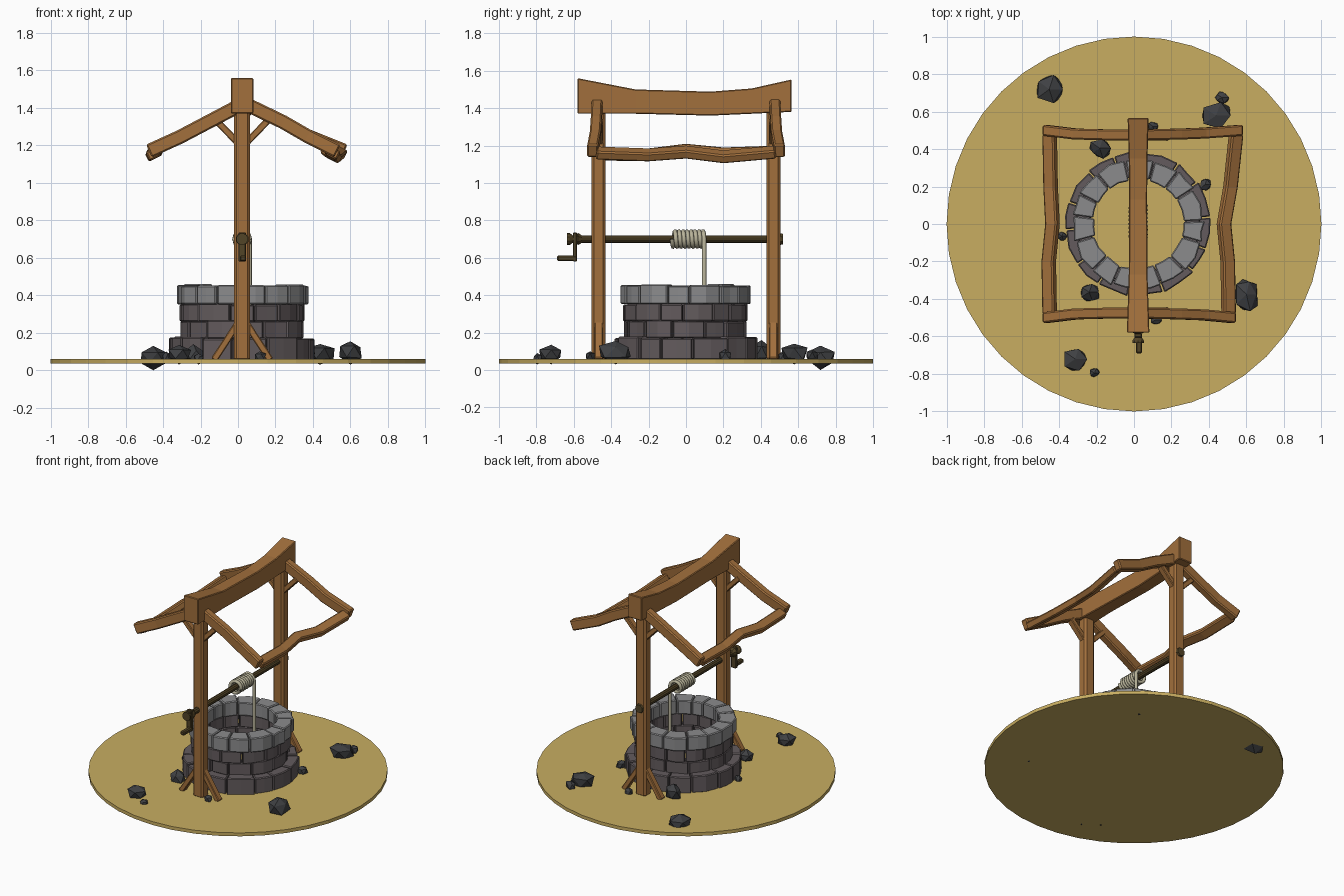
import bpy, bmesh, math, random
from mathutils import Vector

random.seed(7)
cube = bpy.data.objects.get("Cube")
if cube:
    bpy.data.objects.remove(cube)


def material(name, r, g, b):
    m = bpy.data.materials.new(name)
    m.use_nodes = True
    m.diffuse_color = (r, g, b, 1)
    m.node_tree.nodes["Principled BSDF"].inputs["Base Color"].default_value = (r, g, b, 1)
    return m


SAND = material("sand", 0.58, 0.42, 0.12)
WOOD = material("wood", 0.36, 0.16, 0.045)
DARK_WOOD = material("dark_wood", 0.085, 0.058, 0.02)
ROPE = material("rope", 0.48, 0.45, 0.32)
PALE_STONE = material("pale_stone", 0.26, 0.26, 0.265)
STONE = material("stone", 0.125, 0.105, 0.11)
ROCK = material("rock", 0.05, 0.052, 0.056)

CX = 0.022          # shared centre line of well and frame
AXLE_Z = 0.70
POST_Y = 0.467


def finish(bm, name, mat, bevel=0):
    bmesh.ops.recalc_face_normals(bm, faces=bm.faces)
    mesh = bpy.data.meshes.new(name)
    bm.to_mesh(mesh)
    bm.free()
    mesh.materials.append(mat)
    ob = bpy.data.objects.new(name, mesh)
    bpy.context.collection.objects.link(ob)
    if bevel:
        mod = ob.modifiers.new("soft_edges", 'BEVEL')
        mod.width = bevel
        mod.segments = 1
        mod.limit_method = 'ANGLE'
        mod.angle_limit = math.radians(50)
    return ob


def loft(bm, sections):
    """Skin a run of equal cross-sections and cap both ends."""
    rings = [[bm.verts.new(p) for p in s] for s in sections]
    n = len(rings[0])
    for a, b in zip(rings, rings[1:]):
        for i in range(n):
            j = (i + 1) % n
            bm.faces.new((a[i], a[j], b[j], b[i]))
    bm.faces.new(rings[0])
    bm.faces.new(rings[-1])


def beam(name, pts, width, height, side, mat=WOOD, bevel=0.008):
    """Rectangular timber along a path; width runs along the side vector."""
    pts = [Vector(p) for p in pts]
    side = Vector(side).normalized()
    sections = []
    for i, p in enumerate(pts):
        t = pts[min(i + 1, len(pts) - 1)] - pts[max(i - 1, 0)]
        up = t.cross(side).normalized() * height / 2
        s = side * width / 2
        sections.append([p - s - up, p + s - up, p + s + up, p - s + up])
    bm = bmesh.new()
    loft(bm, sections)
    return finish(bm, name, mat, bevel)


def rod(name, profile, sides, mat):
    """Turned part along y, from (y, radius) pairs."""
    bm = bmesh.new()
    angles = [math.tau * (i + 0.5) / sides for i in range(sides)]
    loft(bm, [[(CX + r * math.cos(a), y, AXLE_Z + r * math.sin(a)) for a in angles]
              for y, r in profile])
    return finish(bm, name, mat)


# Ground disc
bm = bmesh.new()
loft(bm, [[(math.cos(math.tau * i / 40), math.sin(math.tau * i / 40), z)
           for i in range(40)] for z in (0.035, 0.06)])
finish(bm, "ground", SAND)


# Well wall, one ring of uneven bricks per course
def course(name, z0, z1, inner, outer, count, mat):
    bm = bmesh.new()
    start = random.random()
    cuts = [(i + start + random.uniform(-0.16, 0.16)) * math.tau / count
            for i in range(count)]
    cuts.append(cuts[0] + math.tau)
    for a, b in zip(cuts, cuts[1:]):
        top = z1 + random.uniform(-0.007, 0.005)
        sections = []
        for t in (0.02, 0.5, 0.98):
            ang = a + (b - a) * t
            ro = outer + random.uniform(-0.009, 0.009)
            ri = inner + random.uniform(-0.006, 0.006)
            sections.append([(CX + r * math.cos(ang), r * math.sin(ang), z)
                             for r, z in ((ri, z0), (ro, z0), (ro, top), (ri, top))])
        loft(bm, sections)
    finish(bm, name, mat, 0.006)


course("wall_base", 0.055, 0.175, 0.255, 0.385, 14, STONE)
course("wall_lower", 0.17, 0.265, 0.255, 0.325, 13, STONE)
course("wall_upper", 0.26, 0.355, 0.255, 0.33, 14, STONE)
course("wall_rim", 0.352, 0.455, 0.24, 0.35, 15, PALE_STONE)

# Posts with braces at foot and head
for end, s in (("front", -1), ("back", 1)):
    y = s * POST_Y
    beam(end + "_post", [(CX, y, 0.05), (CX, y, 1.43)], 0.085, 0.075, (1, 0, 0), bevel=0.013)
    for hand, d in (("right", -1), ("left", 1)):
        beam(f"{end}_{hand}_foot_brace",
             [(CX + d * 0.01, y, 0.27), (CX + d * 0.15, y, 0.055)], 0.045, 0.036, (0, 1, 0), bevel=0.005)
        beam(f"{end}_{hand}_head_brace",
             [(CX + d * 0.01, y, 1.20), (CX + d * 0.14, y, 1.335)], 0.045, 0.036, (0, 1, 0), bevel=0.005)

# Sagging ridge beam, tapered in height along its length
bm = bmesh.new()
loft(bm, [[(CX - w, y, lo), (CX + w, y, lo), (CX + w, y, hi), (CX - w, y, hi)]
          for y, lo, hi, w in ((-0.58, 1.37, 1.56, 0.06), (-0.27, 1.37, 1.5, 0.05),
                               (0.13, 1.36, 1.488, 0.048), (0.35, 1.37, 1.505, 0.05),
                               (0.565, 1.38, 1.553, 0.056))])
finish(bm, "ridge_beam", WOOD, 0.005)

# Crooked rafters
for end, s, reach in (("front", -1, 0.53), ("back", 1, 0.57)):
    beam(end + "_right_rafter",
         [(CX, s * 0.475, 1.42), (-0.12, s * 0.475, 1.345),
          (-0.31, s * 0.48, 1.245), (-0.475, s * 0.5, 1.17)], 0.058, 0.075, (0, 1, 0))
    beam(end + "_left_rafter",
         [(CX, s * 0.475, 1.43), (0.24, s * 0.48, 1.325),
          (0.37, s * 0.485, 1.25), (reach, s * 0.5, 1.17)], 0.058, 0.075, (0, 1, 0))

# Eave rails between the rafter ends
beam("right_eave_rail", [(-0.45, -0.48, 1.155), (-0.455, -0.2, 1.15), (-0.435, 0, 1.175),
                         (-0.445, 0.2, 1.155), (-0.45, 0.48, 1.165)],
     0.07, 0.05, (1, 0, 0.5))
beam("left_eave_rail", [(0.505, -0.48, 1.16), (0.5, -0.2, 1.15), (0.48, 0, 1.165),
                        (0.515, 0.2, 1.14), (0.545, 0.48, 1.165)],
     0.07, 0.05, (1, 0, -0.5))

# Axle with flared ends, and the crank
rod("axle", [(-0.635, 0.032), (-0.622, 0.032), (-0.605, 0.02), (0.5, 0.02)], 10, DARK_WOOD)
rod("axle_collar", [(-0.585, 0.02), (-0.578, 0.036), (-0.555, 0.02)], 8, DARK_WOOD)
rod("axle_end_cap", [(0.495, 0.036), (0.518, 0.03)], 8, DARK_WOOD)
beam("crank_arm", [(CX, -0.594, 0.735), (CX, -0.594, 0.58)], 0.04, 0.022, (1, 0, 0), DARK_WOOD, 0.004)
beam("crank_handle", [(CX + 0.005, -0.585, 0.597), (CX + 0.005, -0.69, 0.597)],
     0.034, 0.03, (1, 0, 0), DARK_WOOD, 0.007)

# Wound rope whose last turn drops into the well
TURNS, STEPS = 8, 12
path = []
for i in range(TURNS * STEPS + 1):
    a = math.tau * i / STEPS
    y = -0.075 + 0.172 * i / (TURNS * STEPS)
    path.append((CX + 0.041 * math.cos(a), y, AXLE_Z - 0.041 * math.sin(a)))
path.append((CX + 0.041, 0.097, 0.06))
curve = bpy.data.curves.new("rope", 'CURVE')
curve.dimensions = '3D'
curve.bevel_depth = 0.012
curve.bevel_resolution = 1
spline = curve.splines.new('POLY')
spline.points.add(len(path) - 1)
for pt, co in zip(spline.points, path):
    pt.co = (*co, 1)
curve.materials.append(ROPE)
rope = bpy.data.objects.new("rope", curve)
bpy.context.collection.objects.link(rope)

# Loose rocks: x, y, half widths, bottom, top
ROCKS = [(-0.45, 0.72, 0.07, 0.075, 0.0, 0.13), (0.44, 0.58, 0.075, 0.07, 0.03, 0.14),
         (0.47, 0.675, 0.038, 0.032, 0.04, 0.11), (0.6, -0.38, 0.06, 0.085, 0.03, 0.155),
         (-0.31, -0.725, 0.06, 0.058, 0.03, 0.135), (-0.21, -0.795, 0.025, 0.025, 0.03, 0.09),
         (-0.18, 0.4, 0.057, 0.052, 0.04, 0.16), (-0.235, -0.365, 0.048, 0.045, 0.04, 0.14),
         (-0.38, -0.065, 0.024, 0.024, 0.04, 0.1), (0.38, 0.21, 0.03, 0.03, 0.04, 0.11),
         (0.1, 0.52, 0.028, 0.025, 0.04, 0.1), (0.12, -0.51, 0.03, 0.025, 0.04, 0.1)]
for k, (x, y, rx, ry, lo, hi) in enumerate(ROCKS):
    bm = bmesh.new()
    bmesh.ops.create_icosphere(bm, subdivisions=1, radius=1)
    for v in bm.verts:
        v.co *= random.uniform(0.75, 1.15)
    # Stretch the rough lump to fill its box
    for axis, (a, b) in enumerate(((x - rx, x + rx), (y - ry, y + ry), (lo, hi))):
        values = [v.co[axis] for v in bm.verts]
        low, span = min(values), max(values) - min(values)
        for v in bm.verts:
            v.co[axis] = a + (v.co[axis] - low) / span * (b - a)
    finish(bm, f"rock_{k + 1}", ROCK)
